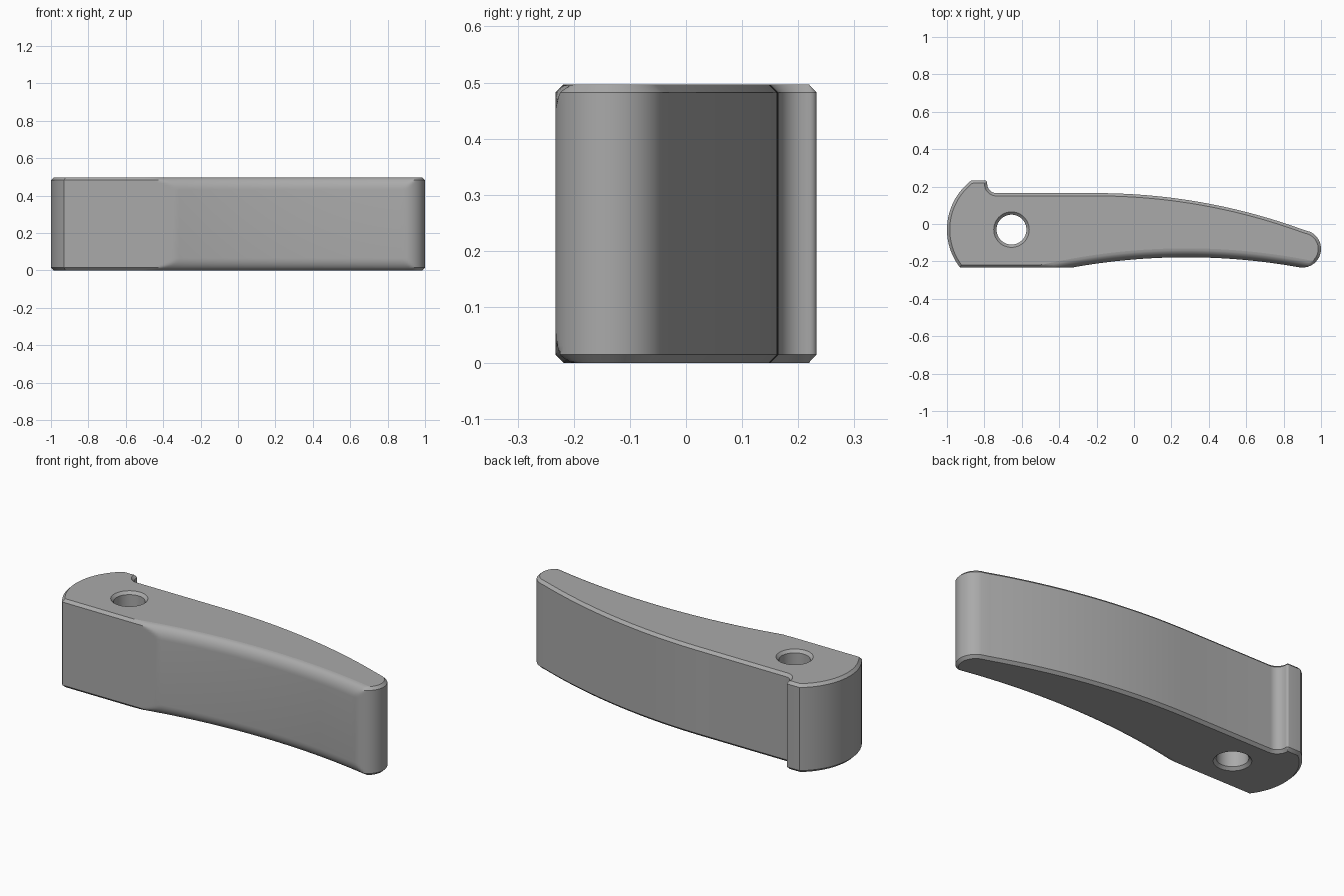
import bpy, bmesh, math
from mathutils import Vector

cube = bpy.data.objects.get("Cube")
if cube:
    bpy.data.objects.remove(cube, do_unlink=True)

HEIGHT, FRONT, BACK = 0.497, -0.233, 0.165
CHAMFER = 0.015
FILLET_Y, FILLET_Z = 0.048, 0.066
HOLE = (-0.655, -0.03)

steel = bpy.data.materials.new("plain grey")
steel.use_nodes = True
grey = (0.4, 0.4, 0.4, 1)
steel.diffuse_color = grey
steel.node_tree.nodes["Principled BSDF"].inputs["Base Color"].default_value = grey


def arc(cx, cy, r, start, end, n):
    angles = [math.radians(start + (end - start) * i / n) for i in range(n + 1)]
    return [Vector((cx + r * math.cos(a), cy + r * math.sin(a))) for a in angles]


def sag(x, r):
    return r - math.sqrt(r * r - x * x)


def make_object(name, bm):
    mesh = bpy.data.meshes.new(name)
    bm.normal_update()
    bm.to_mesh(mesh)
    bm.free()
    mesh.materials.append(steel)
    obj = bpy.data.objects.new(name, mesh)
    bpy.context.collection.objects.link(obj)
    return obj


# Plan outline, anticlockwise: front, tip, curved back, notch, round heel
N = 110
outline = [Vector((-0.93 + 1.83 * i / N, FRONT)) for i in range(N)]
outline += arc(0.9, -0.133, 0.1, -90, 66, 20)
for i in range(1, 41):
    x = 0.93 - 1.13 * i / 40
    outline.append(Vector((x, BACK - sag(x + 0.2, 3.217))))
outline += arc(-0.735, BACK + 0.05, 0.05, 270, 180, 8)
outline += arc(-0.797, 0.221, 0.012, 0, 90, 4)
outline += arc(-0.67, -0.03, 0.33, 127.2, 218, 28)[:-1]


def inset(points, d):
    result = []
    for i, p in enumerate(points):
        a = (p - points[i - 1]).normalized()
        b = (points[(i + 1) % len(points)] - p).normalized()
        na, nb = Vector((-a.y, a.x)), Vector((-b.y, b.x))
        result.append(p + (na + nb) * d / (1 + na.dot(nb)))
    return result


def section(depth):
    """Outline at a depth below the nearest cap, cut by the finger hollow."""
    t = max(0, 1 - depth / FILLET_Z)
    round_off = FILLET_Y * (1 - math.sqrt(1 - t * t))
    pts = inset(outline, max(0, CHAMFER - depth))
    for p in pts:
        if p.y < -0.1:
            p.y = max(p.y, -0.178 - sag(p.x - 0.28, 3.43) + round_off)
    return pts


# Lever body: stacked sections, mirrored about mid height
depths = [0, 0.002, 0.005, 0.01, CHAMFER, 0.022, 0.031, 0.042, 0.054, FILLET_Z]
levels = [(d, d) for d in depths] + [(HEIGHT - d, d) for d in reversed(depths)]
bm = bmesh.new()
rings = [[bm.verts.new((p.x, p.y, z)) for p in section(d)] for z, d in levels]
for low, high in zip(rings, rings[1:]):
    for i in range(len(low)):
        j = (i + 1) % len(low)
        bm.faces.new((low[i], low[j], high[j], high[i]))
bm.faces.new(reversed(rings[0]))
bm.faces.new(rings[-1])
lever = make_object("lever_body", bm)

# Pivot hole with countersunk rims
bm = bmesh.new()
profile = [(-0.01, 0.105), (0.015, 0.08), (HEIGHT - 0.015, 0.08), (HEIGHT + 0.01, 0.105)]
rings = [[bm.verts.new((p.x, p.y, z)) for p in arc(*HOLE, r, 0, 360, 48)[:-1]]
         for z, r in profile]
for low, high in zip(rings, rings[1:]):
    for i in range(len(low)):
        j = (i + 1) % len(low)
        bm.faces.new((low[i], low[j], high[j], high[i]))
bm.faces.new(reversed(rings[0]))
bm.faces.new(rings[-1])
cutter = make_object("pivot_hole_cutter", bm)
cutter.hide_render = True

cut = lever.modifiers.new("pivot_hole", 'BOOLEAN')
cut.operation = 'DIFFERENCE'
cut.solver = 'EXACT'
cut.object = cutter
bpy.ops.object.select_all(action='DESELECT')
lever.select_set(True)
bpy.context.view_layer.objects.active = lever
bpy.ops.object.modifier_apply(modifier=cut.name)
bpy.data.objects.remove(cutter, do_unlink=True)

# Smooth walls, crisp flat caps
bpy.ops.object.shade_smooth_by_angle(angle=math.radians(30))
bm = bmesh.new()
bm.from_mesh(lever.data)
for face in bm.faces:
    z = face.calc_center_median().z
    if abs(face.normal.z) > 0.999 and min(z, HEIGHT - z) < 0.001:
        for edge in face.edges:
            if any(abs(f.normal.z) < 0.999 for f in edge.link_faces):
                edge.smooth = False
bm.to_mesh(lever.data)
bm.free()
